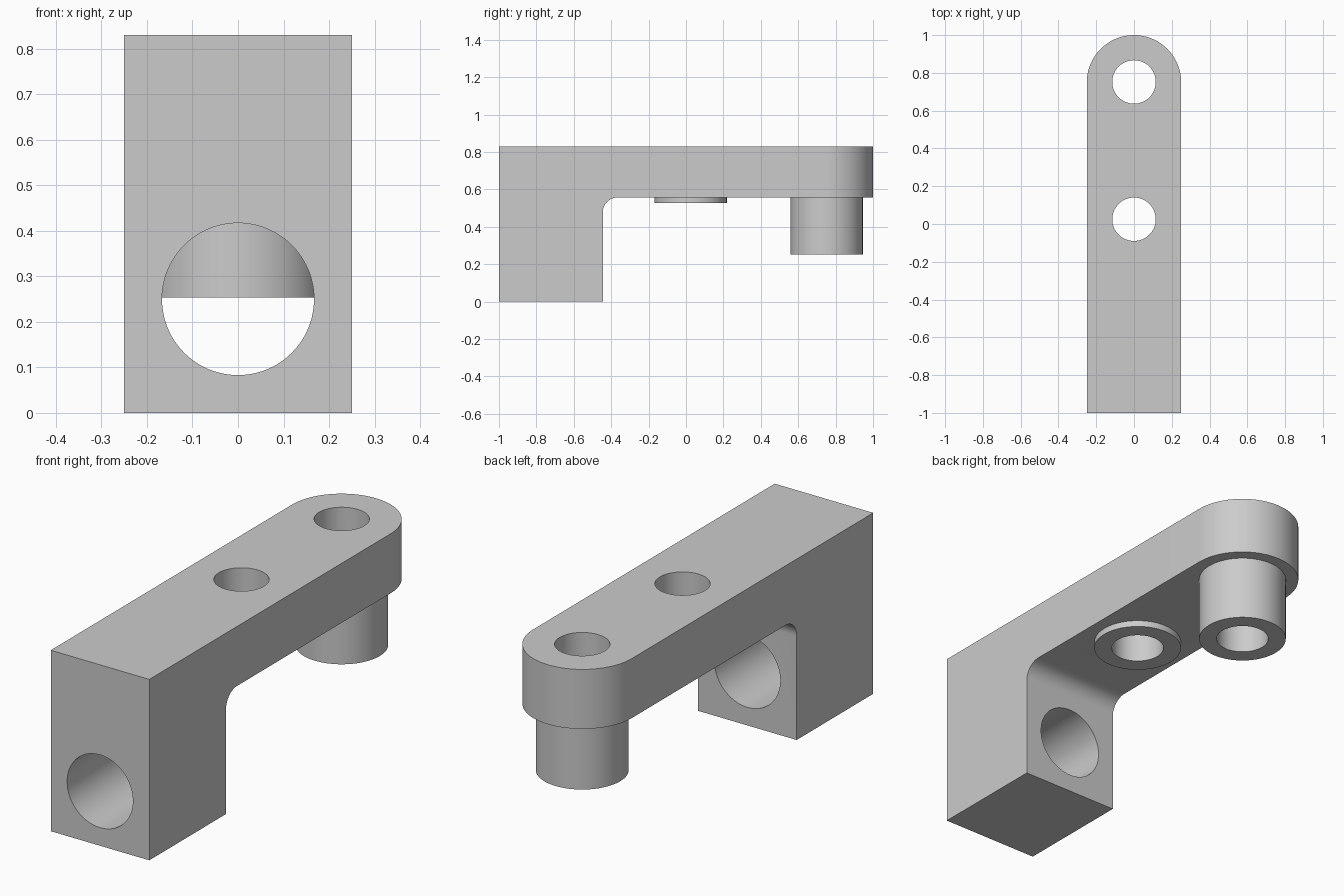
import bpy
import bmesh
from math import cos, sin, pi, radians
from mathutils import Vector

cube = bpy.data.objects.get("Cube")
if cube:
    bpy.data.objects.remove(cube)

WIDTH, TOP, UNDER = 0.25, 0.83, 0.557
LEG_BACK, FILLET = -0.445, 0.08
BOSS_R, HOLE_R, BORE_R = 0.193, 0.115, 0.167
LONG_Y, SHORT_Y = 0.752, 0.025

grey = bpy.data.materials.new("plain grey")
grey.use_nodes = True
grey.diffuse_color = (0.6, 0.6, 0.6, 1)
grey.node_tree.nodes["Principled BSDF"].inputs["Base Color"].default_value = grey.diffuse_color


def arc(cx, cy, r, start, end, steps):
    """Points along an arc, angles in degrees."""
    angles = [radians(start + (end - start) * i / steps) for i in range(steps + 1)]
    return [(cx + r * cos(a), cy + r * sin(a)) for a in angles]


def prism(name, outline, place, direction):
    """Extrude a flat outline, placed in space by a function, along a direction."""
    bm = bmesh.new()
    face = bm.faces.new([bm.verts.new(place(a, b)) for a, b in outline])
    cap = bmesh.ops.extrude_face_region(bm, geom=[face])["geom"]
    verts = [v for v in cap if isinstance(v, bmesh.types.BMVert)]
    bmesh.ops.translate(bm, verts=verts, vec=Vector(direction))
    bmesh.ops.recalc_face_normals(bm, faces=bm.faces)
    mesh = bpy.data.meshes.new(name)
    bm.to_mesh(mesh)
    bm.free()
    mesh.materials.append(grey)
    obj = bpy.data.objects.new(name, mesh)
    bpy.context.collection.objects.link(obj)
    return obj


def post(name, y, r, low, high):
    """Upright cylinder centred on the arm."""
    circle = arc(0, y, r, 0, 360, 96)[:-1]
    return prism(name, circle, lambda a, b: (a, b, low), (0, 0, high - low))


def combine(obj, tool, operation):
    """Apply a boolean and discard the helper."""
    tool.hide_render = True
    mod = obj.modifiers.new(operation, "BOOLEAN")
    mod.operation, mod.object, mod.solver = operation, tool, "EXACT"
    bpy.context.view_layer.objects.active = obj
    bpy.ops.object.modifier_apply(modifier=mod.name)
    bpy.data.objects.remove(tool)


# Bracket: side profile with a filleted inner corner
side = [(-1, 0), (LEG_BACK, 0)]
side += arc(LEG_BACK + FILLET, UNDER - FILLET, FILLET, 180, 90, 16)
side += [(1.1, UNDER), (1.1, TOP), (-1, TOP)]
bracket = prism("bracket", side, lambda a, b: (-WIDTH, a, b), (2 * WIDTH, 0, 0))

# Rounded arm end: remove everything outside the half-round
end = arc(0, 1 - WIDTH, WIDTH, 0, 180, 64)
end += [(-0.4, 1 - WIDTH), (-0.4, 1.2), (0.4, 1.2), (0.4, 1 - WIDTH)]
combine(bracket, prism("end_cutter", end, lambda a, b: (a, b, 0.4), (0, 0, 0.6)), "DIFFERENCE")

# Horizontal bore through the leg
bore = arc(0, 0.25, BORE_R, 0, 360, 96)[:-1]
combine(bracket, prism("bore_cutter", bore, lambda a, b: (a, -1.1, b), (0, 0.9, 0)), "DIFFERENCE")

# Bosses under the arm, with holes running through both boss and arm
parts = [bracket]
for name, y, low in (("long_boss", LONG_Y, 0.253), ("short_boss", SHORT_Y, 0.527)):
    boss = post(name, y, BOSS_R, low, UNDER)
    for target in (bracket, boss):
        combine(target, post("hole_cutter", y, HOLE_R, 0.1, 1), "DIFFERENCE")
    parts.append(boss)

# Smooth round walls, crisp edges
bpy.ops.object.select_all(action="DESELECT")
for part in parts:
    part.select_set(True)
bpy.context.view_layer.objects.active = bracket
bpy.ops.object.shade_smooth_by_angle(angle=radians(30))
